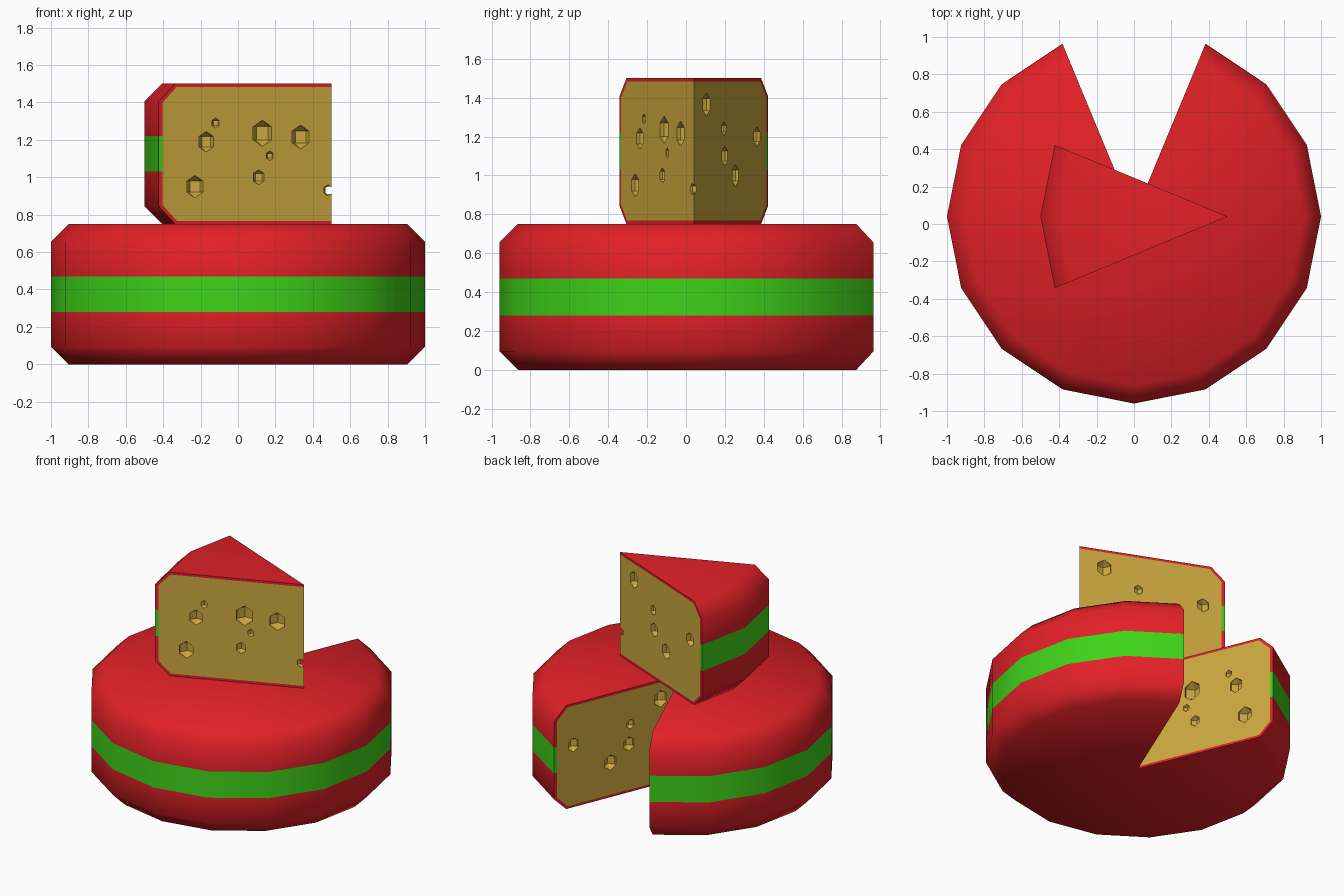
import bpy, bmesh
from math import radians, cos, sin
from mathutils import Matrix, Vector

if "Cube" in bpy.data.objects:
    bpy.data.objects.remove(bpy.data.objects["Cube"])


def material(name, color):
    m = bpy.data.materials.new(name)
    m.diffuse_color = (*color, 1)
    m.use_nodes = True
    m.node_tree.nodes["Principled BSDF"].inputs["Base Color"].default_value = m.diffuse_color
    return m


RED, GREEN, CHEESE = 0, 1, 2
MATS = [material("red_wax", (0.76, 0.015, 0.02)),
        material("green_band", (0.05, 0.65, 0.01)),
        material("cheese", (0.6, 0.39, 0.05))]

# Half cross-section (radius, height): wax outside and cheese inside
OUTER = [(0, 0), (.905, 0), (1, .095), (1, .28), (1, .47), (1, .655), (.905, .75), (0, .75)]
INNER = [(0, .017), (.895, .017), (.977, .1), (.977, .28), (.977, .47), (.977, .65), (.895, .733), (0, .733)]
BAND = 3  # profile segment that is green

# Holes on the two cut planes: plane angle -> (distance from centre, height, radius)
HOLES = {
    67.5: [(.17, .615, .06), (.405, .49, .035), (.418, .35, .05), (.56, .25, .056), (.85, .45, .05)],
    112.5: [(.725, .44, .055), (.671, .54, .027), (.40, .485, .07), (.179, .465, .064),
            (.357, .365, .026), (.422, .25, .04), (.79, .20, .06), (.02, .18, .03)],
}


def new_object(name, bm):
    me = bpy.data.meshes.new(name)
    bm.to_mesh(me)
    bm.free()
    for m in MATS:
        me.materials.append(m)
    ob = bpy.data.objects.new(name, me)
    bpy.context.collection.objects.link(ob)
    return ob


def sector(name, start, steps):
    """Sweep the profile around z, closing both ends with wax edge and cheese."""
    bm = bmesh.new()

    def ring(profile, k):
        a = radians(start + 22.5 * k)
        return [bm.verts.new((r * cos(a), r * sin(a), z)) for r, z in profile]

    def face(verts, mat):
        bm.faces.new(verts).material_index = mat

    rings = [ring(OUTER, k) for k in range(steps + 1)]
    n = len(OUTER)
    for a, b in zip(rings, rings[1:]):
        for i in range(n - 1):
            quad = [a[i], b[i], b[i + 1], a[i + 1]]
            face(quad, GREEN if i == BAND else RED)
    for k in (0, steps):
        o, c = rings[k], ring(INNER, k)
        for i in range(n - 1):
            face([o[i], o[i + 1], c[i + 1], c[i]], GREEN if i == BAND else RED)
        face(c, CHEESE)
    bmesh.ops.remove_doubles(bm, verts=bm.verts, dist=1e-5)
    bmesh.ops.dissolve_degenerate(bm, edges=bm.edges, dist=1e-5)
    bmesh.ops.recalc_face_normals(bm, faces=bm.faces)
    return new_object(name, bm)


# Low-poly bubbles that carve the holes
def bubbles():
    bm = bmesh.new()
    for angle, holes in HOLES.items():
        a = radians(angle)
        for d, z, r in holes:
            bmesh.ops.create_uvsphere(bm, u_segments=6, v_segments=3, radius=r,
                                      matrix=Matrix.Translation((d * cos(a), d * sin(a), z)))
    for f in bm.faces:
        f.material_index = CHEESE
    ob = new_object("hole_cutter", bm)
    ob.hide_render = True
    return ob


def carve(ob, cutter):
    mod = ob.modifiers.new("holes", 'BOOLEAN')
    mod.operation, mod.solver, mod.object = 'DIFFERENCE', 'EXACT', cutter
    bpy.ops.object.select_all(action='DESELECT')
    bpy.context.view_layer.objects.active = ob
    ob.select_set(True)
    bpy.ops.object.modifier_apply(modifier=mod.name)
    bpy.ops.object.shade_smooth_by_angle(angle=radians(55))
    for p in ob.data.polygons:
        if p.material_index == CHEESE:
            p.use_smooth = False


cutter = bubbles()
wheel = sector("cheese_wheel", 112.5, 14)
piece = sector("cheese_slice", 67.5, 2)
carve(wheel, cutter)
carve(piece, cutter)
bpy.data.objects.remove(cutter)

# Place the wheel, and lay the slice on top turned a quarter
wheel.location = (0, .04, 0)
piece.location = (.5, .04, .75)
piece.rotation_euler = (0, 0, radians(90))
